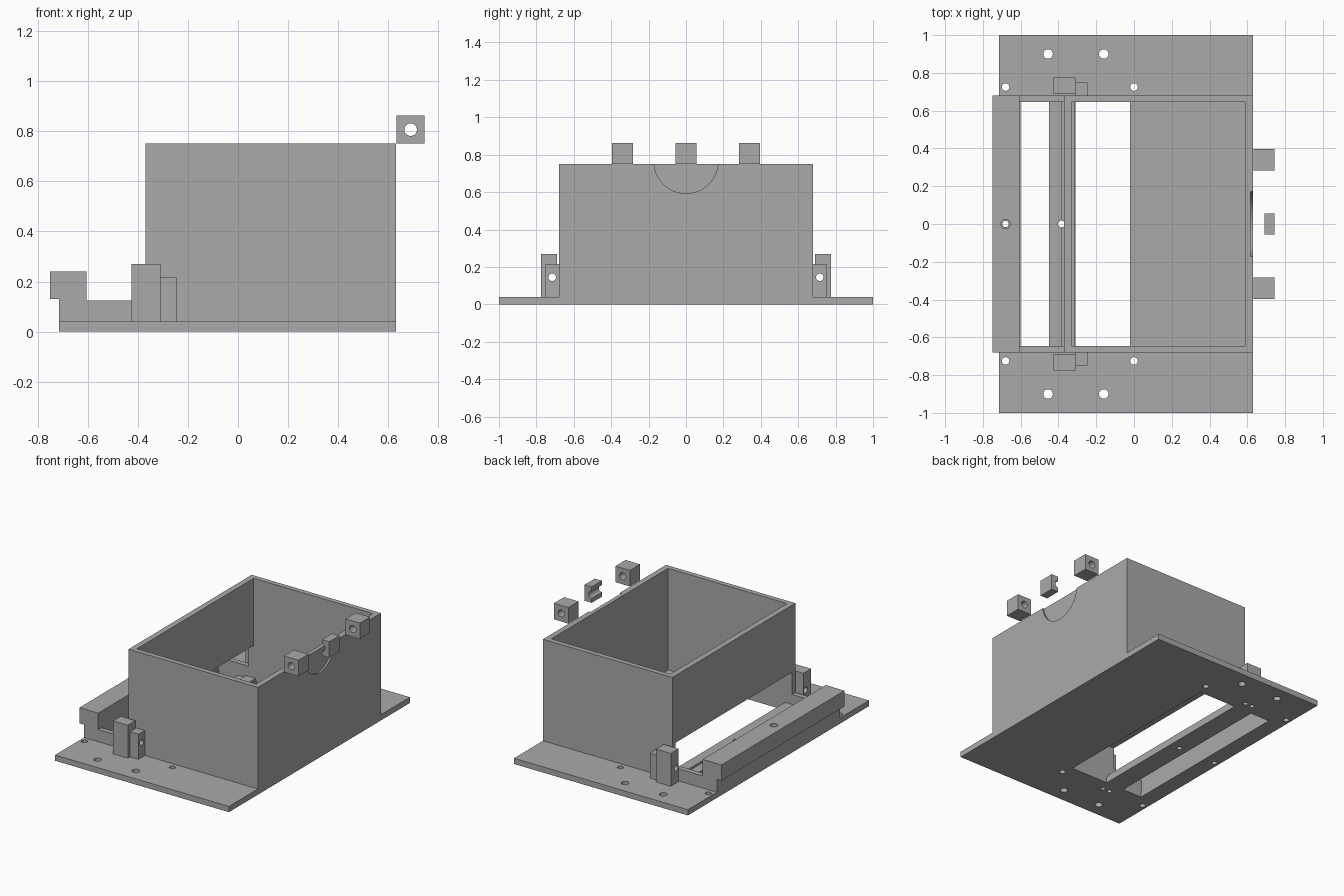
import bpy
from math import pi

cube = bpy.data.objects.get("Cube")
if cube:
    bpy.data.objects.remove(cube, do_unlink=True)

grey = bpy.data.materials.new("plain grey")
grey.use_nodes = True
grey.diffuse_color = (0.4, 0.4, 0.4, 1)
grey.node_tree.nodes["Principled BSDF"].inputs["Base Color"].default_value = (0.4, 0.4, 0.4, 1)


def box(name, x, y, z):
    """Block spanning the given (low, high) ranges."""
    spans = (x, y, z)
    bpy.ops.mesh.primitive_cube_add(size=1, location=[(a + b) / 2 for a, b in spans])
    ob = bpy.context.object
    ob.name = name
    ob.scale = [b - a for a, b in spans]
    bpy.ops.object.transform_apply(location=False, rotation=False, scale=True)
    ob.data.materials.append(grey)
    return ob


def rod(centre, radius, length, axis="Z", sides=32):
    """Cylinder used as a drill."""
    turn = {"X": (0, pi / 2, 0), "Y": (pi / 2, 0, 0), "Z": (0, 0, 0)}[axis]
    bpy.ops.mesh.primitive_cylinder_add(vertices=sides, radius=radius, depth=length,
                                        location=centre, rotation=turn)
    bpy.context.object.name = "drill"
    bpy.context.object.data.materials.append(grey)
    return bpy.context.object


def cut(ob, *cutters):
    """Subtract the cutters, bake the result and delete the cutters."""
    bpy.context.view_layer.objects.active = ob
    for c in cutters:
        mod = ob.modifiers.new("cut", "BOOLEAN")
        mod.operation = "DIFFERENCE"
        mod.solver = "EXACT"
        mod.object = c
        bpy.ops.object.modifier_apply(modifier=mod.name)
        bpy.data.objects.remove(c, do_unlink=True)


OUT, INN = 0.68, 0.645   # half widths of the bin, outside and inside
FLOOR = 0.04

# Base plate with two discharge slots and screw holes
plate = box("base_plate", (-0.715, 0.63), (-1, 1), (0, FLOOR))
cut(plate,
    box("slot", (-0.31, -0.02), (-INN, INN), (-0.1, 0.1)),
    box("slot", (-0.60, -0.45), (-INN, INN), (-0.1, 0.1)))
holes = [(-0.455, 0.9, 0.025), (-0.16, 0.9, 0.025), (-0.68, 0.725, 0.02),
         (0, 0.725, 0.02), (-0.395, 0.72, 0.016), (-0.34, 0.72, 0.016)]
for x, y, r in holes:
    for s in (-1, 1):
        cut(plate, rod((x, s * y, 0), r, 0.2))
for x in (-0.68, -0.385):
    cut(plate, rod((x, 0, 0), 0.018, 0.2))

# Open bin with a gate opening under one wall and a shallow round recess
bin_body = box("bin", (-0.37, 0.63), (-OUT, OUT), (FLOOR, 0.75))
cut(bin_body,
    box("hollow", (-0.33, 0.59), (-INN, INN), (0, 1)),
    box("gate", (-0.5, -0.3), (-INN, INN), (0, 0.28)),
    rod((0.668, 0, 0.765), 0.172, 0.1, "X", 64))

# Ridge between the slots
ridge = box("gate_sill", (-0.387, -0.315), (-INN, INN), (FLOOR, 0.055))
cut(ridge, rod((-0.385, 0, 0.05), 0.018, 0.2))

# Raised end bar on its foot
bar = box("end_bar", (-0.75, -0.605), (-OUT, OUT), (0.13, 0.24))
foot = box("end_bar_foot", (-0.715, -0.605), (-OUT, OUT), (FLOOR, 0.13))
cut(bar, rod((-0.68, 0, 0.2), 0.017, 0.4), rod((-0.68, 0, 0.24), 0.025, 0.06))
cut(foot, rod((-0.68, 0, 0.1), 0.017, 0.4))

# Low side rails and drilled posts on both sides
for side, s in (("left", 1), ("right", -1)):
    def span(a, b):
        return tuple(sorted((s * a, s * b)))
    box(side + "_rail", (-0.61, -0.37), span(INN, OUT), (FLOOR, 0.125))
    tall = box(side + "_tall_post", (-0.425, -0.31), span(0.69, 0.775), (FLOOR, 0.27))
    short = box(side + "_short_post", (-0.31, -0.245), span(OUT, 0.75), (FLOOR, 0.215))
    for post in (tall, short):
        cut(post, rod((-0.33, s * 0.715, 0.145), 0.02, 0.4, "X"))

# Hinge knuckles, the middle one only half deep
for name, x0, y in (("outer_hinge_a", 0.633, 0.34), ("middle_hinge", 0.69, 0),
                    ("outer_hinge_b", 0.633, -0.34)):
    knuckle = box(name, (x0, 0.745), (y - 0.056, y + 0.056), (0.75, 0.862))
    cut(knuckle, rod((0.689, y, 0.806), 0.025, 0.4, "Y"))
